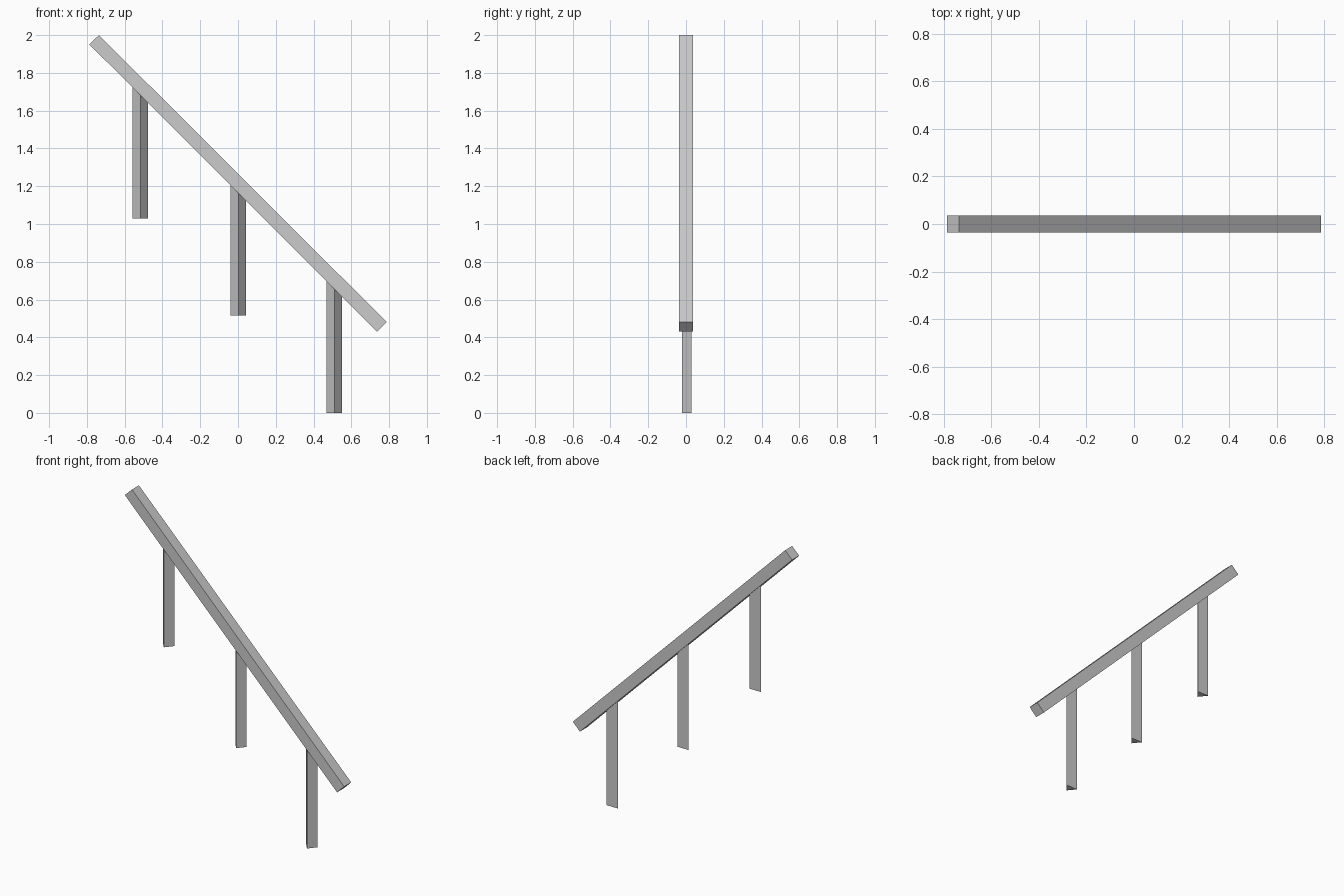
import bpy

if "Cube" in bpy.data.objects:
    bpy.data.objects.remove(bpy.data.objects["Cube"])


def prism(name, lower, upper):
    """Closed prism between two matching point loops."""
    n = len(lower)
    faces = [tuple(reversed(range(n))), tuple(range(n, 2 * n))]
    faces += [(i, (i + 1) % n, n + (i + 1) % n, n + i) for i in range(n)]
    mesh = bpy.data.meshes.new(name)
    mesh.from_pydata(lower + upper, [], faces)
    mesh.update()
    obj = bpy.data.objects.new(name, mesh)
    bpy.context.collection.objects.link(obj)
    return obj


# Sloping square handrail
HALF = 0.036
outline = [(-0.787, 1.951), (0.736, 0.43), (0.787, 0.481), (-0.736, 2.0)]
prism("handrail",
      [(x, HALF, z) for x, z in reversed(outline)],
      [(x, -HALF, z) for x, z in reversed(outline)][:]).data.flip_normals()


# Height of the handrail's underside at x
def underside(x):
    return 1.165 - x


# Triangular posts, pointed edge to the front, tops mitred to the rail
section = [(0.0, -0.022), (0.041, 0.028), (-0.041, 0.028)]
for label, px, base in (("upper", -0.517, 1.03),
                        ("middle", 0.002, 0.515),
                        ("lower", 0.51, 0.0)):
    foot = [(px + x, y, base) for x, y in section]
    head = [(x, y, underside(x)) for x, y, _ in foot]
    prism(label + "_post", foot, head)
